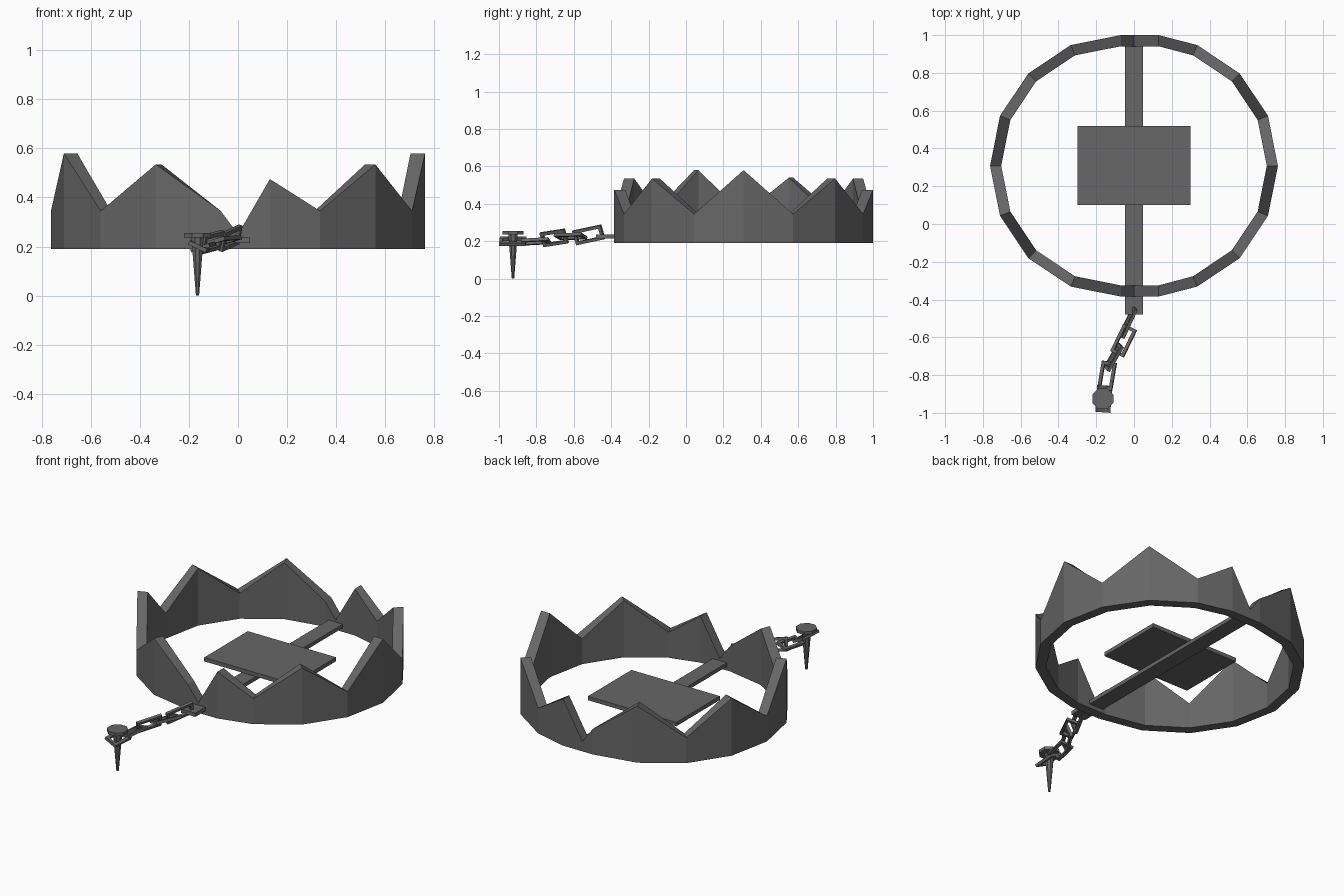
import bpy, bmesh, math
from mathutils import Vector, Matrix

if "Cube" in bpy.data.objects:
    bpy.data.objects.remove(bpy.data.objects["Cube"])

steel = bpy.data.materials.new("dark steel")
steel.diffuse_color = (0.135, 0.135, 0.135, 1)
steel.use_nodes = True
steel.node_tree.nodes["Principled BSDF"].inputs["Base Color"].default_value = steel.diffuse_color


def add_object(name, bm):
    bmesh.ops.recalc_face_normals(bm, faces=bm.faces)
    me = bpy.data.meshes.new(name)
    bm.to_mesh(me)
    bm.free()
    me.materials.append(steel)
    ob = bpy.data.objects.new(name, me)
    bpy.context.collection.objects.link(ob)
    return ob


def add_box(name, lo, hi):
    bm = bmesh.new()
    bmesh.ops.create_cube(bm, size=1)
    for v in bm.verts:
        v.co = [a + (b - a) * (c + 0.5) for a, b, c in zip(lo, hi, v.co)]
    return add_object(name, bm)


# Jaws: half rings of flat segments, with teeth given by the rim heights
CY, R_OUT, R_IN, SHIFT, BASE = 0.308, 0.692, 0.633, 0.07, 0.19


def add_jaw(name, side, end_x, rims):
    bm = bmesh.new()
    rings = []
    for i, z in enumerate(rims):
        a = math.radians(-90 + 22.5 * (i - 1))
        corners = []
        for r in (R_OUT, R_IN):
            if i in (0, len(rims) - 1):          # meeting ends on the centre line
                x, y = 0, math.copysign(r, i - 1)
            elif i in (1, len(rims) - 2):        # last tooth beside the hinge
                x, y = end_x, math.copysign(r, math.sin(a))
            else:
                x, y = SHIFT + r * math.cos(a), r * math.sin(a)
            corners.append((side * x, CY + y))
        (ox, oy), (ix, iy) = corners
        rings.append([bm.verts.new(p) for p in
                      ((ox, oy, BASE), (ox, oy, z), (ix, iy, z), (ix, iy, BASE))])
    for p, q in zip(rings, rings[1:]):
        for k in range(4):
            n = (k + 1) % 4
            bm.faces.new((p[k], p[n], q[n], q[k]))
    bm.faces.new(rings[0])
    bm.faces.new(rings[-1])
    return add_object(name, bm)


V = 0.345
add_jaw("right_jaw", 1, 0.13,
        [0.25, 0.475, V, 0.535, V, 0.58, V, 0.535, V, 0.475, 0.25])
add_jaw("left_jaw", -1, 0.07,
        [0.25, V, 0.535, V, 0.58, V, 0.54, V, 0.535, V, 0.25])

# Base bar and trigger plate
add_box("base_bar", (-0.048, -0.48, 0.214), (0.048, 0.95, 0.237))
add_box("trigger_plate", (-0.298, 0.1, 0.239), (0.298, 0.52, 0.263))


# Chain: rectangular wire frames, each running from p to q with a roll angle
def add_link(name, p, q, roll, width=0.08, wire=0.017):
    p, q = Vector(p), Vector(q)
    along = (q - p).normalized()
    flat = along.cross(Vector((0, 0, 1))).normalized()
    across = Matrix.Rotation(math.radians(roll), 3, along) @ flat
    up = along.cross(across)
    mid, half = (p + q) / 2, (q - p).length / 2
    bm = bmesh.new()
    rings = []
    for sx, sy in ((-1, -1), (1, -1), (1, 1), (-1, 1)):
        ring = []
        for inset, h in ((0, -1), (0, 1), (wire, 1), (wire, -1)):
            ring.append(bm.verts.new(mid + along * sx * (half - inset)
                                     + across * sy * (width / 2 - inset)
                                     + up * h * wire / 2))
        rings.append(ring)
    for i in range(4):
        a, b = rings[i], rings[(i + 1) % 4]
        for k in range(4):
            n = (k + 1) % 4
            bm.faces.new((a[k], a[n], b[n], b[k]))
    return add_object(name, bm)


links = [((0.005, -0.445, 0.25), (-0.065, -0.595, 0.218), 75),
         ((-0.02, -0.545, 0.228), (-0.09, -0.69, 0.224), 15),
         ((-0.07, -0.64, 0.228), (-0.145, -0.77, 0.208), 70),
         ((-0.13, -0.73, 0.203), (-0.155, -0.875, 0.195), 15),
         ((-0.155, -0.855, 0.2), (-0.165, -0.997, 0.2), -25)]
for i, (p, q, roll) in enumerate(links):
    add_link(f"chain_link_{i + 1}", p, q, roll)


# Ground stake: tapered spike with a flat octagonal head
def add_cone(name, z0, z1, r0, r1):
    bm = bmesh.new()
    bmesh.ops.create_cone(bm, cap_ends=True, segments=8, radius1=r0, radius2=r1,
                          depth=z1 - z0,
                          matrix=Matrix.Translation((-0.165, -0.925, (z0 + z1) / 2))
                          @ Matrix.Rotation(math.pi / 8, 4, 'Z'))
    return add_object(name, bm)


add_cone("stake_spike", 0, 0.236, 0.007, 0.027)
add_cone("stake_head", 0.236, 0.255, 0.06, 0.06)
